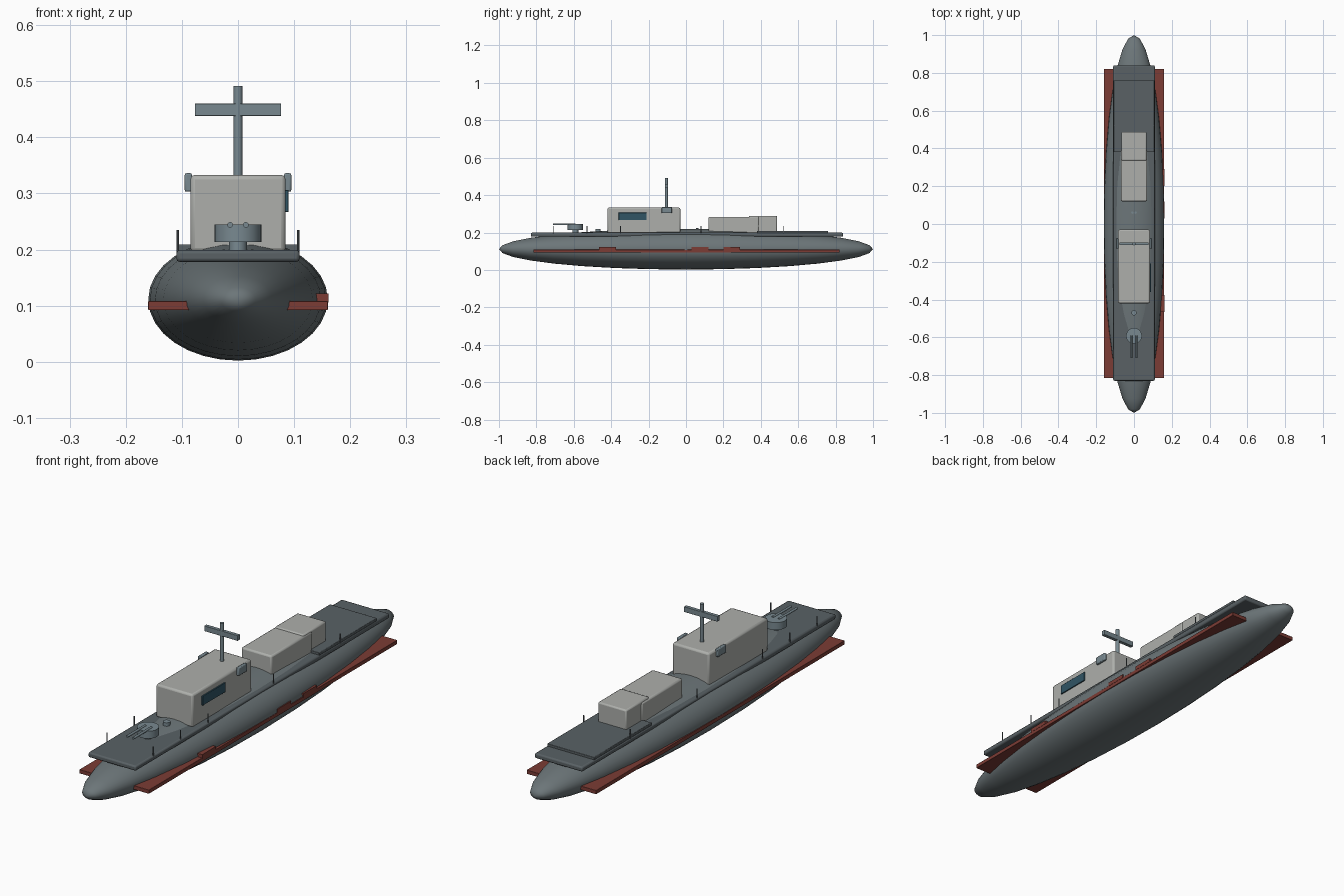
import bpy, math

if "Cube" in bpy.data.objects:
    bpy.data.objects.remove(bpy.data.objects["Cube"])


def material(name, rgb):
    m = bpy.data.materials.new(name)
    m.diffuse_color = (*rgb, 1)
    m.use_nodes = True
    m.node_tree.nodes["Principled BSDF"].inputs["Base Color"].default_value = m.diffuse_color
    return m


HULL = material("hull_grey", (0.15, 0.18, 0.19))
DECK = material("deck_grey", (0.10, 0.12, 0.13))
PALE = material("pale_grey", (0.42, 0.43, 0.41))
STEEL = material("steel_blue_grey", (0.19, 0.25, 0.28))
RED = material("red_oxide", (0.20, 0.045, 0.035))
GLASS = material("dark_glass", (0.03, 0.09, 0.13))


def finish(name, mat):
    ob = bpy.context.object
    ob.name = name
    ob.data.materials.append(mat)
    return ob


def box(name, x, y, z, mat, bevel=0.0):
    """Box given by (min, max) ranges on each axis."""
    mid = [(a + b) / 2 for a, b in (x, y, z)]
    size = [b - a for a, b in (x, y, z)]
    bpy.ops.mesh.primitive_cube_add(size=1, location=mid)
    ob = finish(name, mat)
    ob.scale = size
    bpy.ops.object.transform_apply(location=False, rotation=False, scale=True)
    if bevel:
        b = ob.modifiers.new("Bevel", 'BEVEL')
        b.width, b.segments = bevel, 2
        bpy.ops.object.shade_smooth_by_angle(angle=math.radians(35))
    return ob


def rod(name, r, h, loc, mat, rot=(0, 0, 0), sides=20):
    bpy.ops.mesh.primitive_cylinder_add(vertices=sides, radius=r, depth=h,
                                        location=loc, rotation=rot)
    ob = finish(name, mat)
    bpy.ops.object.shade_smooth_by_angle(angle=math.radians(40))
    return ob


# Hull: stretched ellipsoid with its poles at bow and stern
bpy.ops.mesh.primitive_uv_sphere_add(segments=32, ring_count=16, radius=1,
                                     rotation=(math.pi / 2, 0, 0))
hull = finish("hull", HULL)
bpy.ops.object.transform_apply(rotation=True)
hull.scale = (0.16, 1.0, 0.109)
hull.location.z = 0.111
bpy.ops.object.transform_apply(location=True, scale=True)
bpy.ops.object.shade_smooth()

# Decks
box("main_deck", (-0.11, 0.11), (-0.83, 0.84), (0.178, 0.199), DECK, 0.006)
box("aft_deck", (-0.108, 0.108), (0.38, 0.76), (0.197, 0.209), DECK, 0.002)

# Side strakes, rail posts and bridge side lamps on both sides
for s, side in ((-1, "left"), (1, "right")):
    def xr(a, b):
        return tuple(sorted((s * a, s * b)))
    box("strake_" + side, xr(0.07, 0.16), (-0.815, 0.82), (0.092, 0.108), RED, 0.001)
    box("side_lamp_" + side, xr(0.082, 0.095), (-0.13, -0.075), (0.303, 0.336), STEEL, 0.003)
    for i, y in enumerate((-0.71, -0.53, -0.35, 0.08, 0.52)):
        rod(f"rail_post_{side}_{i}", 0.0022, 0.04, (s * 0.107, y, 0.215), DECK, sides=8)

# Raised patches on the right strake
for i, y in enumerate((-0.42, 0.075, 0.245)):
    box(f"strake_patch_{i}", (0.135, 0.161), (y - 0.045, y + 0.045), (0.106, 0.122), RED)

# Bridge with window
box("bridge", (-0.085, 0.085), (-0.42, -0.03), (0.195, 0.333), PALE, 0.008)
box("bridge_window", (0.082, 0.09), (-0.36, -0.21), (0.267, 0.306), GLASS, 0.001)

# Aft houses
box("aft_house", (-0.07, 0.07), (0.12, 0.39), (0.195, 0.284), PALE, 0.007)
box("aft_house_extension", (-0.066, 0.066), (0.335, 0.487), (0.195, 0.289), PALE, 0.006)

# Mast and crossbar
rod("mast", 0.008, 0.165, (0, -0.105, 0.4085), STEEL)
box("mast_crossbar", (-0.077, 0.077), (-0.112, -0.097), (0.438, 0.46), STEEL, 0.001)

# Gun turret
rod("turret_pedestal", 0.016, 0.025, (0, -0.592, 0.206), STEEL)
rod("turret", 0.042, 0.031, (0, -0.592, 0.229), STEEL, sides=24)
for s in (-1, 1):
    rod("turret_barrel", 0.005, 0.12, (s * 0.014, -0.65, 0.244), STEEL,
        rot=(math.pi / 2, 0, 0), sides=12)

# Small deck fittings
rod("fore_bollard", 0.014, 0.02, (0, -0.47, 0.21), STEEL)
for s in (-1, 1):
    rod("mid_bollard", 0.006, 0.022, (s * 0.009, 0.06, 0.212), STEEL, sides=12)
